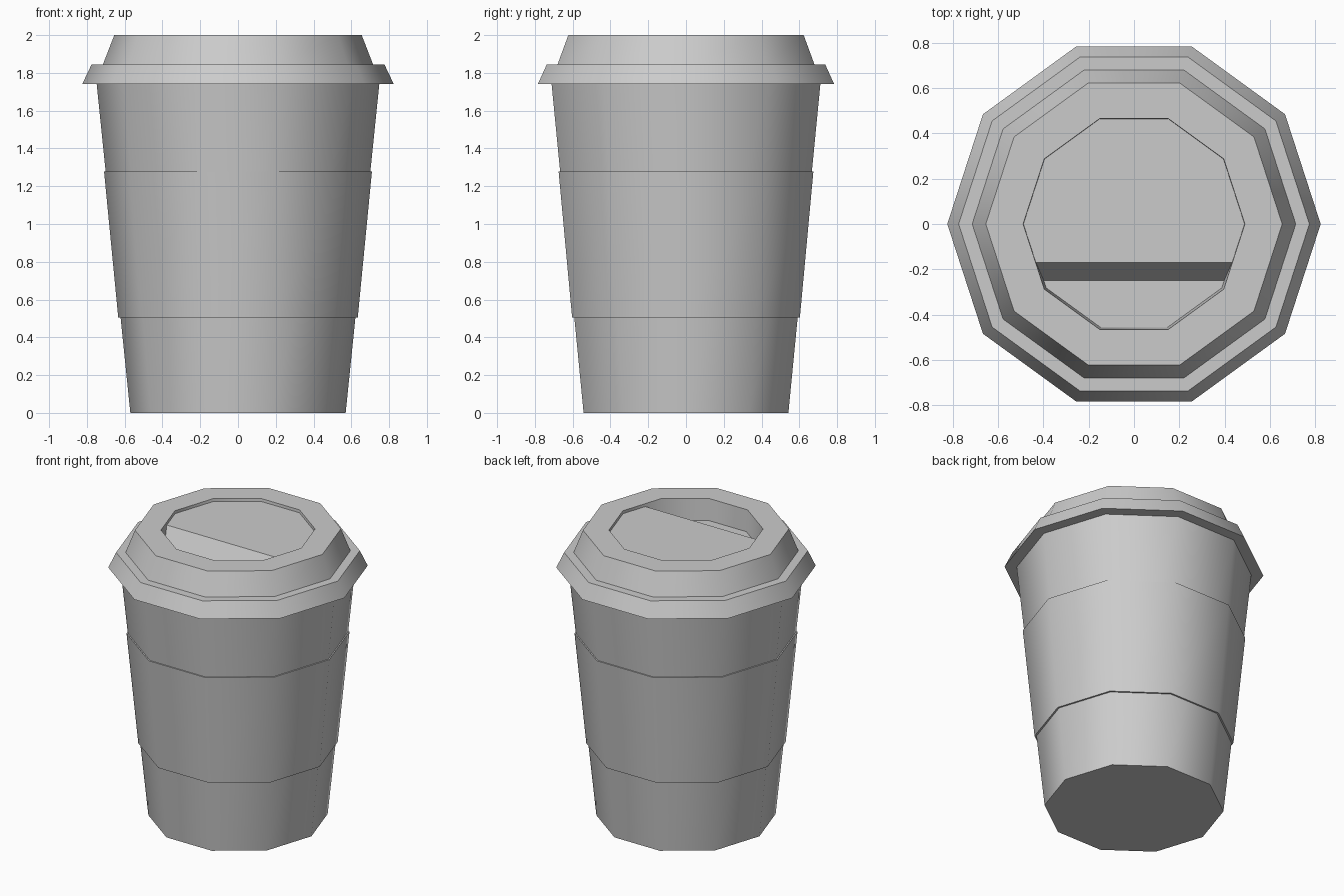
import bpy, bmesh, math
from mathutils import Vector

SIDES = 10

cube = bpy.data.objects.get("Cube")
if cube:
    bpy.data.objects.remove(cube, do_unlink=True)

grey = bpy.data.materials.new("plain grey")
grey.use_nodes = True
colour = (0.6, 0.6, 0.6, 1)
grey.diffuse_color = colour
grey.node_tree.nodes["Principled BSDF"].inputs["Base Color"].default_value = colour


def lathe(bm, profile, cap_start=False, cap_end=False):
    """Sweep (radius, z) points, listed from bottom up the outside, round z."""
    rings = []
    for r, z in profile:
        angles = [math.tau * i / SIDES for i in range(SIDES)]
        rings.append([bm.verts.new((r * math.cos(a), r * math.sin(a), z)) for a in angles])
    for low, high in zip(rings, rings[1:]):
        for i in range(SIDES):
            j = (i + 1) % SIDES
            bm.faces.new((low[i], low[j], high[j], high[i]))
    if cap_start:
        bm.faces.new(rings[0][::-1])
    if cap_end:
        bm.faces.new(rings[-1])


def finish(bm, name):
    mesh = bpy.data.meshes.new(name)
    bm.to_mesh(mesh)
    bm.free()
    mesh.materials.append(grey)
    obj = bpy.data.objects.new(name, mesh)
    bpy.context.collection.objects.link(obj)
    bpy.ops.object.select_all(action="DESELECT")
    obj.select_set(True)
    bpy.context.view_layer.objects.active = obj
    bpy.ops.object.shade_smooth_by_angle(angle=math.radians(45))
    return obj


# Tapered cup with a closed base
bm = bmesh.new()
lathe(bm, [(0.57, 0), (0.748, 1.74)], cap_start=True)
finish(bm, "cup")

# Slightly thicker sleeve round the middle
bm = bmesh.new()
lathe(bm, [(0.61, 0.505), (0.634, 0.505), (0.709, 1.277), (0.69, 1.277)])
finish(bm, "sleeve")

# Lid: rim, step, raised top and a deep pocket
bm = bmesh.new()
lathe(bm, [(0.74, 1.74), (0.825, 1.74), (0.775, 1.845), (0.715, 1.845),
           (0.655, 2), (0.49, 2), (0.48, 1.85)], cap_end=True)
finish(bm, "lid")

# Shallow floor filling the back of the pocket, cut to a slope at the front
bm = bmesh.new()
lathe(bm, [(0.485, 1.845), (0.493, 1.98)], cap_start=True, cap_end=True)
slope = Vector((0, -0.13, 0.08))
bmesh.ops.bisect_plane(bm, geom=bm.verts[:] + bm.edges[:] + bm.faces[:],
                       plane_co=(0, -0.17, 1.98), plane_no=slope, clear_outer=True)
bmesh.ops.holes_fill(bm, edges=[e for e in bm.edges if e.is_boundary])
bmesh.ops.recalc_face_normals(bm, faces=bm.faces)
finish(bm, "pocket_floor")
